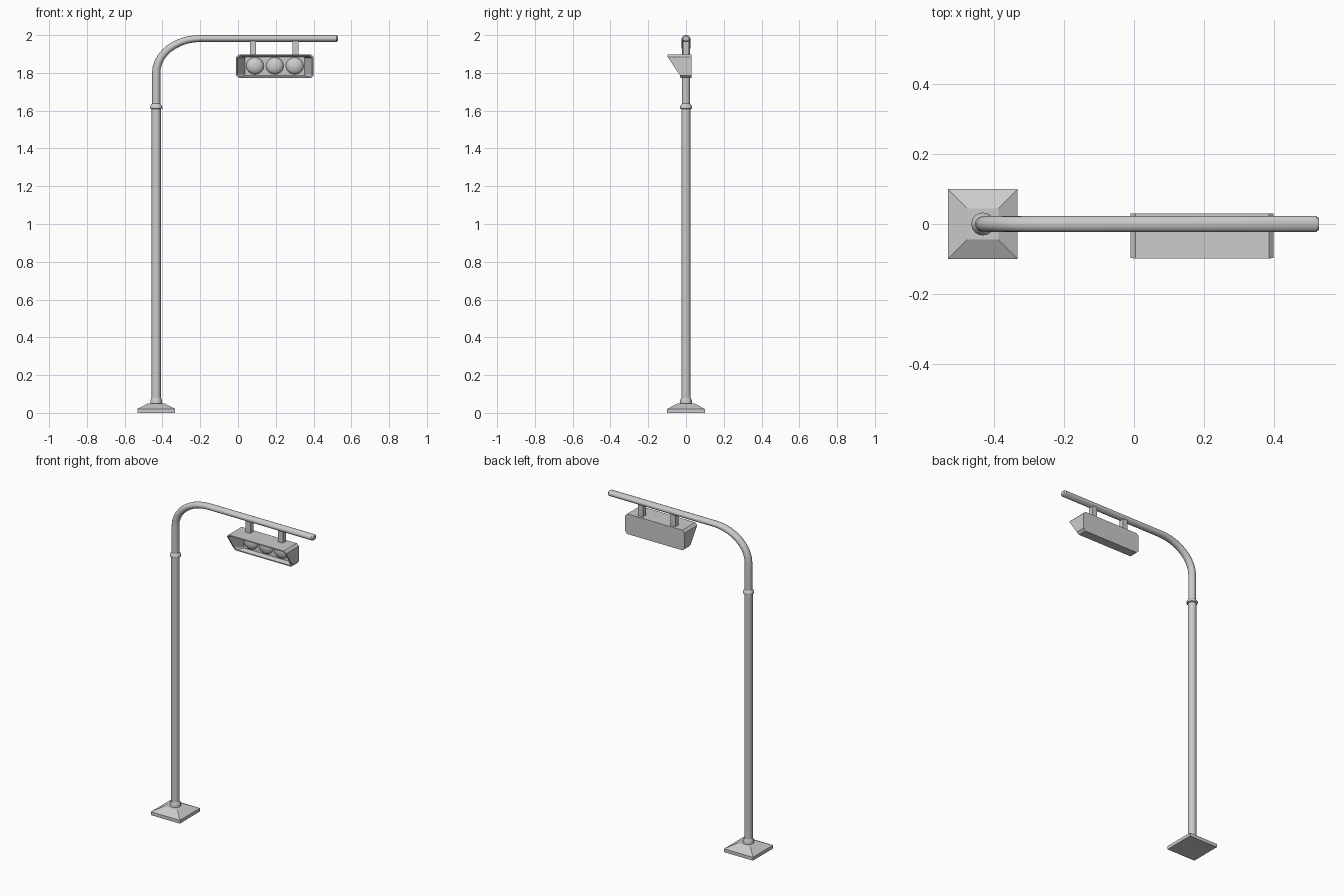
import bpy, bmesh, math
from mathutils import Vector

if "Cube" in bpy.data.objects:
    bpy.data.objects.remove(bpy.data.objects["Cube"])

PX = -0.433   # pole x position
SIDES = 16


def finish(name, bm, smooth=True):
    bmesh.ops.recalc_face_normals(bm, faces=bm.faces)
    me = bpy.data.meshes.new(name)
    bm.to_mesh(me)
    bm.free()
    ob = bpy.data.objects.new(name, me)
    bpy.context.collection.objects.link(ob)
    if smooth:
        bpy.ops.object.select_all(action='DESELECT')
        ob.select_set(True)
        bpy.context.view_layer.objects.active = ob
        bpy.ops.object.shade_smooth_by_angle(angle=math.radians(35))
    return ob


def loft(name, rings, smooth=True):
    """Skin a list of equal-length closed rings and cap both ends."""
    bm = bmesh.new()
    rows = [[bm.verts.new(p) for p in r] for r in rings]
    for a, b in zip(rows, rows[1:]):
        n = len(a)
        for i in range(n):
            j = (i + 1) % n
            bm.faces.new((a[i], a[j], b[j], b[i]))
    bm.faces.new(rows[0])
    bm.faces.new(rows[-1])
    return finish(name, bm, smooth)


def circle(r):
    return [(r * math.cos(2 * math.pi * i / SIDES), r * math.sin(2 * math.pi * i / SIDES))
            for i in range(SIDES)]


def lathe(name, profile):
    return loft(name, [[(PX + x, y, z) for x, y in circle(r)] for r, z in profile])


def square(h, z):
    return [(PX + sx * h, sy * h, z) for sx, sy in ((-1, -1), (1, -1), (1, 1), (-1, 1))]


def box(name, c, s):
    bm = bmesh.new()
    bmesh.ops.create_cube(bm, size=1)
    for v in bm.verts:
        v.co = Vector(a * b + d for a, b, d in zip(v.co, s, c))
    return finish(name, bm, False)


# Foot plate, foot collar, lower pole and joint ring
loft("base_plate", [square(0.1, 0), square(0.1, 0.021), square(0.045, 0.05)], False)
lathe("base_collar", [(0.031, 0.045), (0.031, 0.068), (0.025, 0.078)])
lathe("lower_pole", [(0.0245, 0.06), (0.0245, 1.625)])
lathe("joint_ring", [(0.024, 1.608), (0.032, 1.612), (0.033, 1.618), (0.029, 1.627), (0.021, 1.638)])

# Upper pole, bend and arm swept as one tube, flattening slightly along the arm
path = [(PX, 1.62, 0.0), (PX, 1.80, 0.0)]
for i in range(1, 11):
    t = math.pi / 2 * i / 10
    path.append((-0.2 - (-0.2 - PX) * math.cos(t), 1.80 + 0.182 * math.sin(t), i / 10))
path += [(0.522, 1.982, 1.0), (0.53, 1.982, 1.0)]
rings = []
for i, (x, z, f) in enumerate(path):
    a, b = path[max(i - 1, 0)], path[min(i + 1, len(path) - 1)]
    d = Vector((b[0] - a[0], 0, b[1] - a[1])).normalized()
    if i == 1:
        d = Vector((0, 0, 1))
    side = Vector((d.z, 0, -d.x))
    k = 0.7 if i == len(path) - 1 else 1
    rin, ry = (0.022 - 0.004 * f) * k, (0.022 + 0.001 * f) * k
    rings.append([Vector((x, 0, z)) + side * (u * rin) + Vector((0, v * ry, 0))
                  for u, v in circle(1)])
loft("curved_arm", rings)

# Two hangers between arm and lamp
for i, x in enumerate((0.079, 0.305)):
    box(f"hanger_{i + 1}", (x, 0, 1.933), (0.033, 0.03, 0.082))

# Lamp housing: chamfered box with slanted open front and tapered recess
CX, CZ = 0.195, 1.835


def outline(hx, hz, c, depth):
    pts = [(hx, hz - c), (hx - c, hz), (-hx + c, hz), (-hx, hz - c),
           (-hx, -hz + c), (-hx + c, -hz), (hx - c, -hz), (hx, -hz + c)]
    return [(CX + x, depth(CZ + z), CZ + z) for x, z in pts]


def slant(z):
    f = min(max((z - 1.78) / 0.107, 0), 1)
    return -0.027 - 0.072 * f


loft("lamp_housing", [
    outline(0.205, 0.063, 0.014, lambda z: 0.03),
    outline(0.205, 0.063, 0.014, slant),
    outline(0.197, 0.056, 0.012, slant),
    outline(0.158, 0.048, 0.004, lambda z: 0.0),
], False)

# Three domed lenses on the recess panel
for i in range(3):
    bm = bmesh.new()
    bmesh.ops.create_uvsphere(bm, u_segments=16, v_segments=10, radius=1)
    for v in bm.verts:
        x, y, z = v.co
        v.co = (CX - 0.105 + 0.105 * i + x * 0.047, 0.0 + z * 0.025, CZ + 0.002 + y * 0.045)
    finish(f"lens_{i + 1}", bm)
